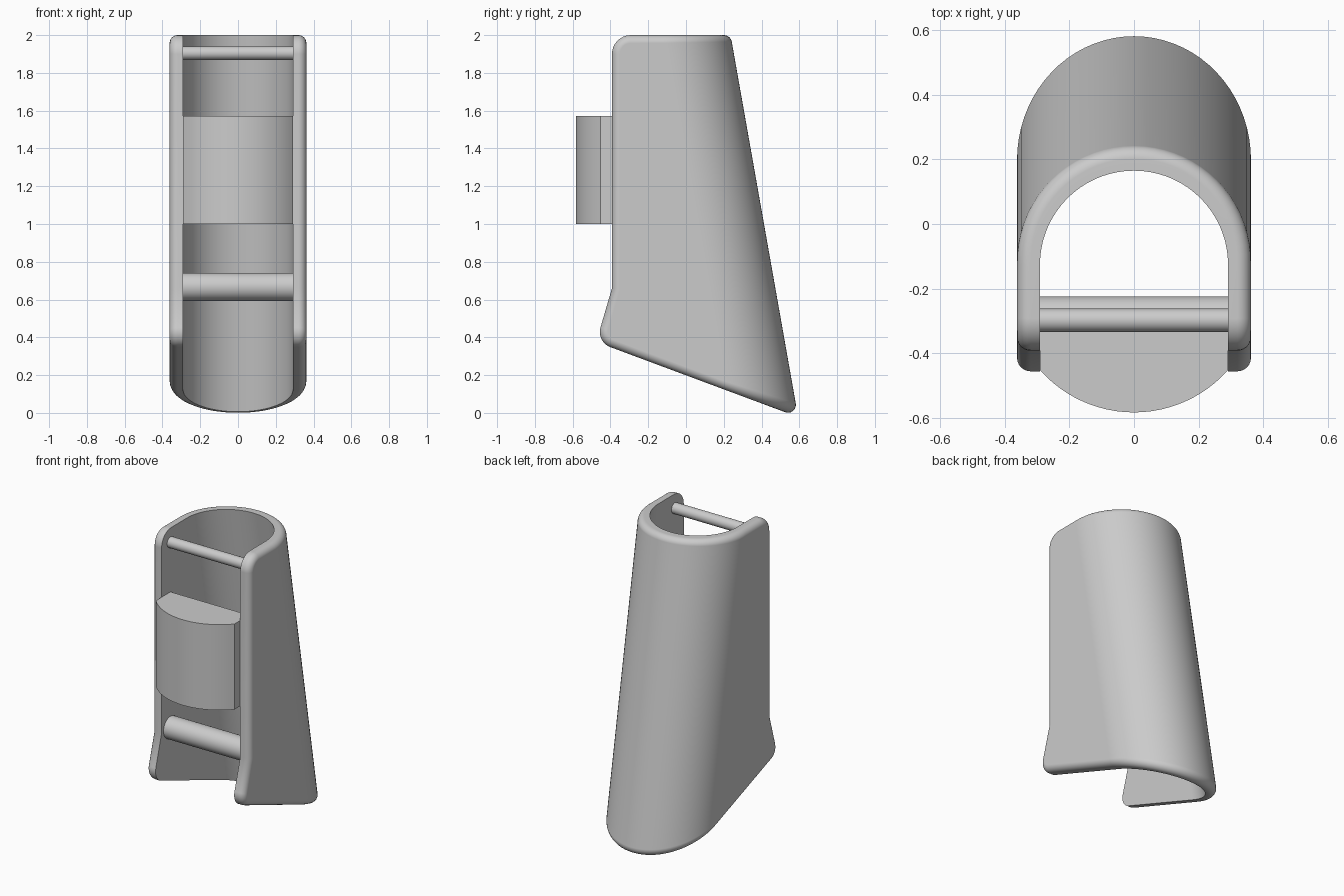
import bpy, bmesh
from math import sin, cos, pi, acos, sqrt, atan2, tan
from mathutils import Vector, Matrix

if "Cube" in bpy.data.objects:
    bpy.data.objects.remove(bpy.data.objects["Cube"])

RO, WALL, FILLET = 0.362, 0.071, 0.042     # outer radius, wall thickness, rim rounding
TOP, LEAN = 2.0, 0.177                     # top height, backward lean of the curved wall
BASE_Z, BASE_SLOPE = 0.199, 0.372          # sloping bottom: z = BASE_Z - BASE_SLOPE * y
ARC_Y = 0.59 - RO                          # centre of the curved back at z = 0
N, STEPS = 36, 6
H = sqrt(1 + BASE_SLOPE ** 2)


def finish(name, bm):
    bmesh.ops.recalc_face_normals(bm, faces=bm.faces)
    me = bpy.data.meshes.new(name)
    bm.to_mesh(me)
    bm.free()
    ob = bpy.data.objects.new(name, me)
    bpy.context.collection.objects.link(ob)
    bpy.context.view_layer.objects.active = ob
    ob.select_set(True)
    bpy.ops.object.shade_smooth_by_angle(angle=0.6)
    ob.select_set(False)
    return ob


def round_corner(prev, corner, nxt, radius, steps=8):
    """Points and outward normals of a rounded convex corner in the yz plane."""
    c = Vector(corner)
    a, b = (Vector(prev) - c).normalized(), (Vector(nxt) - c).normalized()
    half = a.angle(b) / 2
    centre = c + (a + b).normalized() * radius / sin(half)
    reach = radius / tan(half)
    n0, n1 = (c + a * reach - centre) / radius, (c + b * reach - centre) / radius
    out = []
    for i in range(steps + 1):
        n = n0.slerp(n1, i / steps)
        out.append((centre + n * radius, n))
    return out


# Front edge of the side walls, top to bottom
knee, toe = (-0.392, 0.66), (-0.475, 0.376)
profile = round_corner((0, TOP), (-0.392, TOP), knee, 0.1)
profile.append((Vector(knee), Vector((-1, 0.15)).normalized()))
profile += round_corner(knee, toe, (0.4, BASE_Z - BASE_SLOPE * 0.4), 0.085)


def rim(f, psi):
    """Depth into the wall and inset from the rim; f=None is the inner face."""
    if f is None:
        return WALL, 0.0
    return FILLET * (1 - cos(psi * f)), FILLET * (1 - cos(psi * (1 - f)))


def arc_point(theta, top, f):
    s = sin(theta)
    wall_n = Vector((cos(theta), s, LEAN * s)).normalized()
    edge_n = Vector((0, 0, 1)) if top else Vector((0, -BASE_SLOPE, -1)) / H
    w, e = rim(f, acos(wall_n.dot(edge_n)))
    r = RO - w
    if top:
        z = TOP - e
    else:
        z = (BASE_Z + e * H - BASE_SLOPE * (ARC_Y + r * s)) / (1 - BASE_SLOPE * LEAN)
    return (r * cos(theta), ARC_Y - LEAN * z + r * s, z)


def layer(f):
    """One closed outline of the U-shaped wall."""
    angles = [pi * i / N for i in range(N + 1)]
    w, e = rim(f, pi / 2)
    side = [p - n * e for p, n in profile]
    loop = [arc_point(t, True, f) for t in angles]
    loop += [(w - RO, p.x, p.y) for p in side]
    loop += [arc_point(t, False, f) for t in reversed(angles)]
    loop += [(RO - w, p.x, p.y) for p in reversed(side)]
    return loop


# U-shaped shell
bm = bmesh.new()
layers = [[bm.verts.new(p) for p in layer(f)]
          for f in [i / STEPS for i in range(STEPS + 1)] + [None]]
for a, b in zip(layers, layers[1:]):
    for i in range(len(a)):
        j = (i + 1) % len(a)
        bm.faces.new((a[i], a[j], b[j], b[i]))
M = len(profile)
for v in (layers[0], layers[-1]):
    bottom = N + 1 + M
    last = bottom + N
    bm.faces.new(v[N:bottom + 1])
    bm.faces.new(v[last:] + [v[0]])
    for i in range(N):
        bm.faces.new((v[i], v[i + 1], v[last - i - 1], v[last - i]))
shell = finish("shell", bm)
shell.modifiers.new("weighted", 'WEIGHTED_NORMAL').keep_sharp = True

# Cross pins between the side walls
for name, z, r in (("upper_pin", 1.905, 0.036), ("lower_pin", 0.667, 0.074)):
    bm = bmesh.new()
    bmesh.ops.create_cone(bm, cap_ends=True, segments=32, radius1=r, radius2=r, depth=0.6,
                          matrix=Matrix.Translation((0, -0.298, z)) @ Matrix.Rotation(pi / 2, 4, 'Y'))
    finish(name, bm)

# Front pad with a bowed face
X, Y_SIDE, Y_FRONT, Y_BACK = 0.291, -0.452, -0.583, -0.298
sag = Y_SIDE - Y_FRONT
rad = (X * X + sag * sag) / (2 * sag)
span = atan2(X, rad - sag)
outline = [(X, Y_BACK), (-X, Y_BACK)]
for i in range(25):
    t = -span + 2 * span * i / 24
    outline.append((rad * sin(t), Y_FRONT + rad - rad * cos(t)))
bm = bmesh.new()
face = bm.faces.new([bm.verts.new((x, y, 1.0)) for x, y in outline])
ext = bmesh.ops.extrude_face_region(bm, geom=[face], use_keep_orig=True)
bmesh.ops.translate(bm, vec=(0, 0, 0.572),
                    verts=[g for g in ext["geom"] if isinstance(g, bmesh.types.BMVert)])
finish("front_pad", bm)
